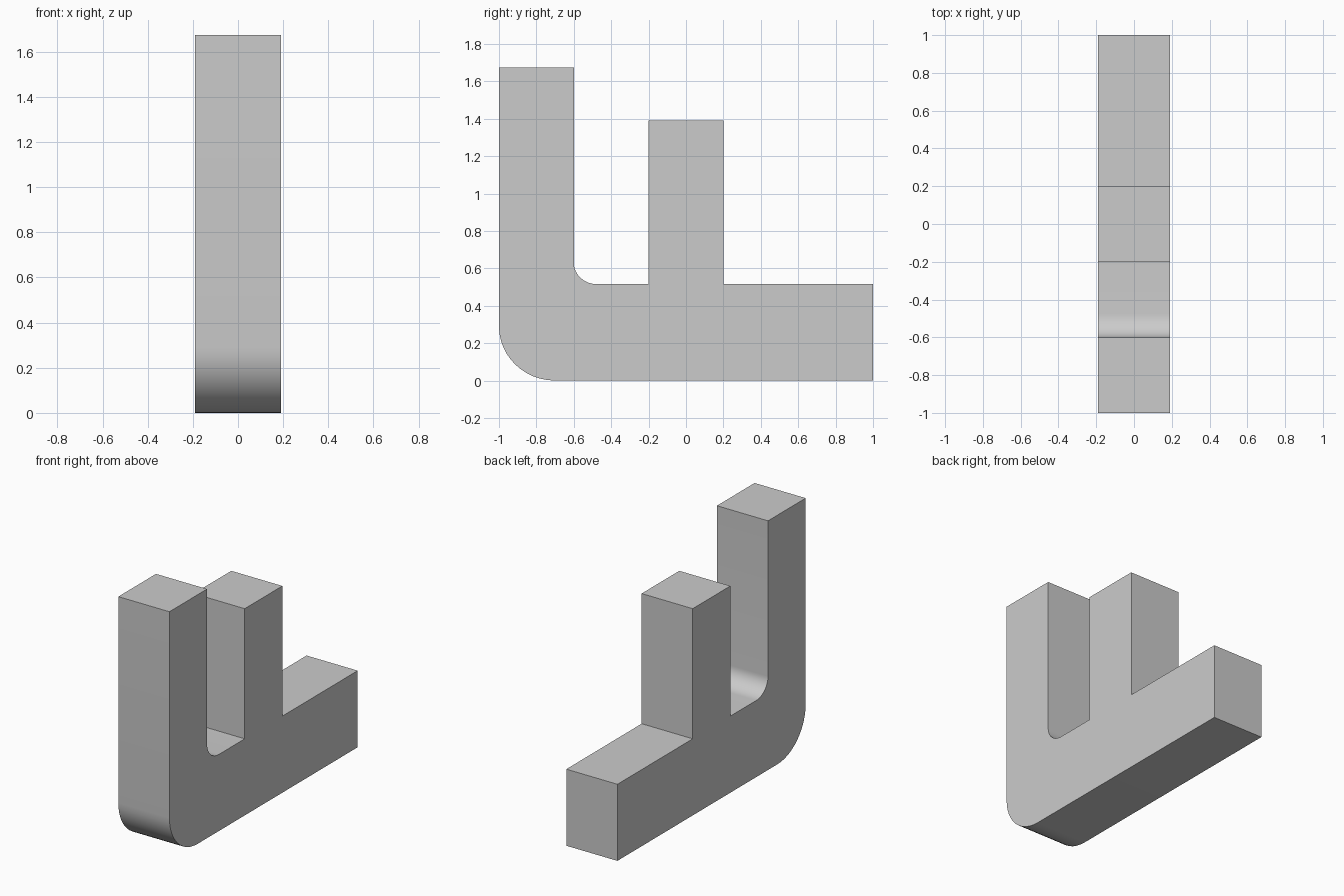
import bpy, bmesh, math

if "Cube" in bpy.data.objects:
    bpy.data.objects.remove(bpy.data.objects["Cube"])

HALF_WIDTH = 0.19
SEGMENTS = 12


def corner(cy, cz, ry, rz, start, end):
    """Elliptical arc in the YZ plane, angles in degrees."""
    pts = []
    for i in range(SEGMENTS + 1):
        a = math.radians(start + (end - start) * i / SEGMENTS)
        pts.append((cy + ry * math.cos(a), cz + rz * math.sin(a)))
    return pts


# Side profile: base bar, short middle post, tall front post
profile = [(1.0, 0.0), (1.0, 0.515), (0.2, 0.515), (0.2, 1.39),
           (-0.2, 1.39), (-0.2, 0.515)]
profile += corner(-0.475, 0.63, 0.125, 0.115, 270, 180)   # inner fillet
profile += [(-0.6, 1.675), (-1.0, 1.675)]
profile += corner(-0.7, 0.29, 0.3, 0.29, 180, 270)        # rounded outer heel

# Extrude the profile across the width
bm = bmesh.new()
face = bm.faces.new([bm.verts.new((-HALF_WIDTH, y, z)) for y, z in profile])
result = bmesh.ops.extrude_face_region(bm, geom=[face], use_keep_orig=True)
moved = [g for g in result["geom"] if isinstance(g, bmesh.types.BMVert)]
bmesh.ops.translate(bm, verts=moved, vec=(2 * HALF_WIDTH, 0, 0))
bmesh.ops.recalc_face_normals(bm, faces=bm.faces)

mesh = bpy.data.meshes.new("forked_bracket")
bm.to_mesh(mesh)
bm.free()
bracket = bpy.data.objects.new("forked_bracket", mesh)
bpy.context.collection.objects.link(bracket)

# Smooth the rounded corners, keep the other edges sharp
bpy.context.view_layer.objects.active = bracket
bracket.select_set(True)
bpy.ops.object.shade_smooth_by_angle(angle=math.radians(30))
